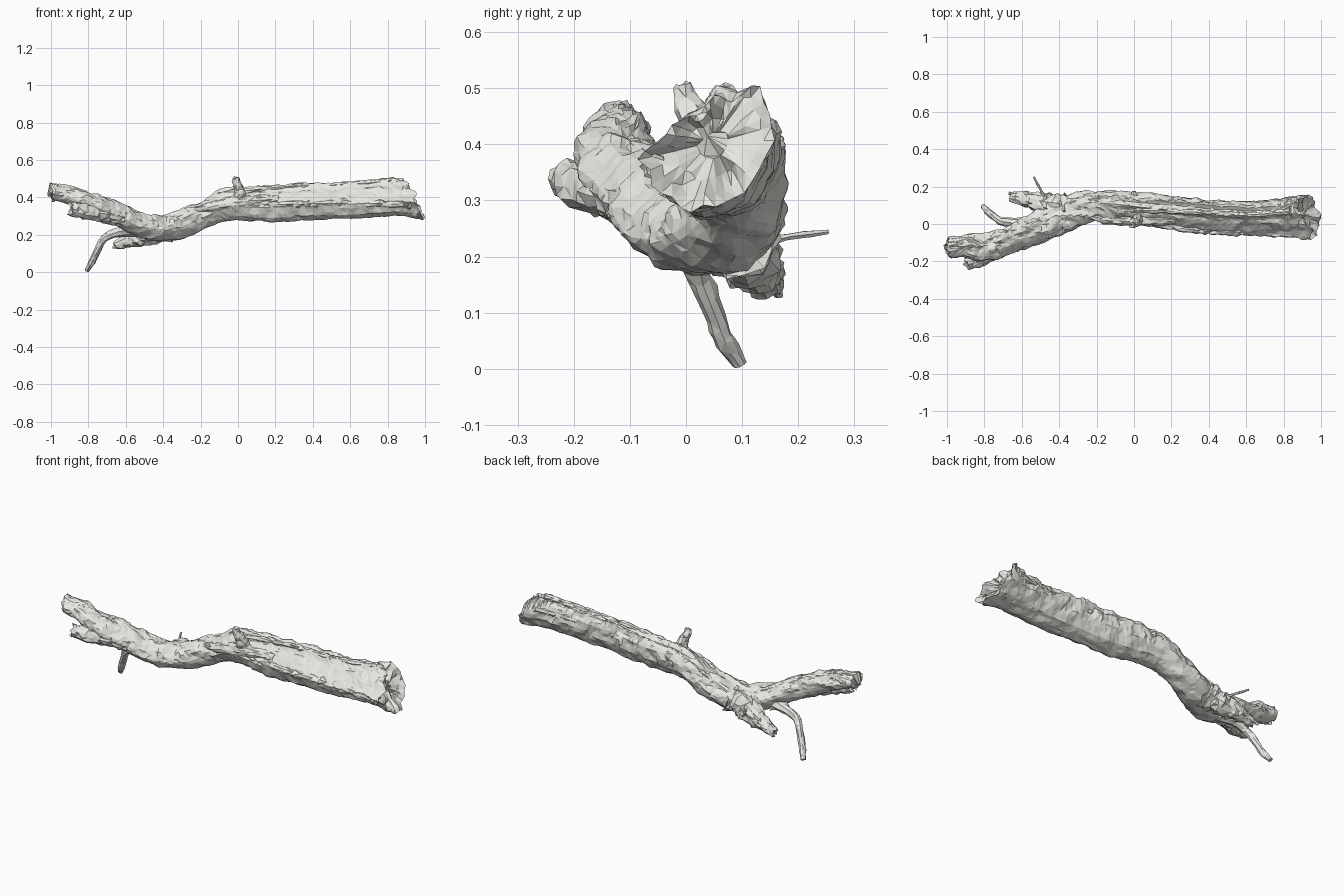
import bpy, bmesh, math, random
from mathutils import Vector, noise

if "Cube" in bpy.data.objects:
    bpy.data.objects.remove(bpy.data.objects["Cube"])

random.seed(4)
wood = bpy.data.materials.new("pale_wood")
wood.diffuse_color = (.8, .8, .76, 1)
wood.use_nodes = True
wood.node_tree.nodes["Principled BSDF"].inputs["Base Color"].default_value = wood.diffuse_color


def spline(keys, n):
    """Catmull-Rom resampling of equal-length tuples to n samples."""
    out, last = [], len(keys) - 1
    for i in range(n):
        t = i / (n - 1) * last
        k = min(int(t), last - 1)
        f = t - k
        p = [keys[max(0, min(last, k + d))] for d in (-1, 0, 1, 2)]
        out.append([0.5 * (2 * b + (c - a) * f + (2 * a - 5 * b + 4 * c - d) * f * f
                           + (3 * b - a - 3 * c + d) * f ** 3) for a, b, c, d in zip(*p)])
    return out


def skin(name, rings, hollow, keep):
    """Join rings of points into a closed, irregularly faceted solid."""
    bm = bmesh.new()
    rows = [[bm.verts.new(p) for p in ring] for ring in rings]
    n = len(rows[0])
    for a, b in zip(rows, rows[1:]):
        for j in range(n):
            k = (j + 1) % n
            bm.faces.new((a[j], a[k], b[k], b[j]))
    for row, inner in ((rows[0], rows[1]), (rows[-1], rows[-2])):
        mid = sum((v.co for v in row), Vector()) / n
        inward = (sum((v.co for v in inner), Vector()) / n - mid).normalized()
        loop = row
        for s, depth in ((0.8, 0.3), (0.55, 0.6), (0.25, 0.8)):
            new = []
            for v in row:
                p = mid + (v.co - mid) * s
                lump = 0.8 * noise.noise(p * 25) + random.uniform(-.1, .1)
                new.append(bm.verts.new(p + inward * hollow * (depth + lump)))
            for j in range(n):
                k = (j + 1) % n
                bm.faces.new((loop[j], loop[k], new[k], new[j]))
            loop = new
        bm.faces.new(loop)
    bmesh.ops.recalc_face_normals(bm, faces=bm.faces)
    bmesh.ops.triangulate(bm, faces=bm.faces)
    mesh = bpy.data.meshes.new(name)
    bm.to_mesh(mesh)
    bm.free()
    mesh.materials.append(wood)
    ob = bpy.data.objects.new(name, mesh)
    bpy.context.collection.objects.link(ob)
    ob.modifiers.new("facets", 'DECIMATE').ratio = keep
    return ob


def branch(name, keys, rough=0.15, sides=14, count=22, keep=0.5):
    """Rough tube through (x, y, z, radius) keys."""
    pts = spline(keys, count)
    rings = []
    for i, (x, y, z, r) in enumerate(pts):
        c = Vector((x, y, z))
        tan = Vector(pts[min(i + 1, count - 1)][:3]) - Vector(pts[max(i - 1, 0)][:3])
        q = tan.to_track_quat('Z', 'Y')
        ring = []
        for j in range(sides):
            a = math.tau * j / sides
            d = q @ Vector((math.cos(a), math.sin(a), 0))
            p = c + d * r
            bump = noise.noise(p * 30) + random.uniform(-.4, .4)
            p += d * r * rough * bump
            if i in (0, count - 1):
                p += tan.normalized() * r * 0.5 * random.uniform(-1, .6)
            ring.append(p)
        rings.append(ring)
    return skin(name, rings, keys[-1][3] * 0.3, keep)


# Trunk: split-log profile (y, z) blended with a round section
profile = [(-1, -.2), (-.75, -.75), (-.3, -1), (.2, -.92), (.6, -.72), (.95, -.15), (1, .45),
           (.7, .93), (.42, .78), (.15, .95), (-.05, .66), (-.3, .5), (-.65, .2)]
# x, y, z, half width, half height, log-profile weight
trunk_keys = [
    (-1.0, -.125, .43, .045, .045, 0), (-.9, -.12, .41, .06, .05, 0),
    (-.8, -.125, .37, .072, .06, 0), (-.7, -.095, .335, .075, .065, 0),
    (-.6, -.055, .29, .08, .07, 0), (-.5, -.01, .245, .09, .068, 0),
    (-.4, .04, .235, .1, .067, 0), (-.3, .075, .26, .095, .08, 0),
    (-.2, .098, .3, .08, .08, .2), (-.1, .092, .35, .085, .085, .5),
    (0, .082, .37, .085, .093, .8), (.1, .07, .365, .09, .096, 1),
    (.2, .06, .367, .09, .097, 1), (.3, .05, .373, .09, .1, 1), (.4, .04, .38, .09, .1, 1),
    (.5, .035, .382, .09, .1, 1), (.6, .03, .385, .09, .1, 1), (.7, .032, .392, .094, .1, 1),
    (.8, .035, .4, .1, .1, 1), (.9, .04, .402, .11, .108, 1), (.985, .035, .395, .115, .11, 1)]
SIDES, COUNT = 36, 140
rings = []
for i, (x, y, z, ry, rz, w) in enumerate(spline(trunk_keys, COUNT)):
    ring = []
    for j in range(SIDES):
        t = j / SIDES * len(profile)
        k, f = int(t), t % 1
        a, b = Vector(profile[k]), Vector(profile[(k + 1) % len(profile)])
        log = a.lerp(b, f)
        d = log.lerp(log.normalized(), 1 - w)
        p = Vector((x, y + d.x * ry, z + d.y * rz))
        # long bark grain, broad lumps and small chips
        bump = (.011 * noise.noise(Vector((p.x * 8, p.y * 32, p.z * 32)))
                + .014 * noise.noise(p * 17) + random.uniform(-.003, .003))
        if d.y < -.3:
            bump *= .6
        p += Vector((0, d.x, d.y)) * bump
        # ragged, slanted broken ends
        near = max(0, (x - .8) / .2)
        p.x -= near * (.05 * max(0, min(1, (p.z - .33) / .06))
                       + .07 * max(0, (p.z - .43) / .07))
        p.x += near ** 2 * .04 * noise.noise(p * 24)
        p += Vector((0, d.x, d.y)) * near ** 2 * .02 * noise.noise(p * 30)
        if i == 0:
            p.x += .012 + random.uniform(-.01, .012) - d.y * .01
        ring.append(p)
    rings.append(ring)
skin("trunk", rings, .05, .5)

# Forked prong beside the thin end
branch("front_prong", [(-.6, -.08, .29, .05), (-.72, -.135, .31, .043),
                       (-.82, -.185, .325, .042), (-.9, -.213, .34, .034)], .25)

# Broken stub at the back with a splinter
branch("back_stub", [(-.36, .09, .24, .07), (-.46, .1, .21, .063),
                     (-.56, .128, .175, .042), (-.66, .142, .142, .022)], .28)
branch("stub_splinter", [(-.5, .13, .2, .03), (-.58, .155, .17, .02), (-.67, .165, .132, .008)], .3)
branch("thin_twig", [(-.47, .12, .22, .012), (-.495, .175, .234, .007),
                     (-.52, .22, .24, .006), (-.536, .253, .244, .004)], .2, 6, 10)

# Twig reaching down to the ground
branch("ground_twig", [(-.55, -.01, .23, .04), (-.64, .005, .215, .026), (-.71, .015, .185, .021),
                       (-.755, .045, .11, .019), (-.785, .07, .05, .018), (-.808, .098, .007, .012)],
       .3, 8, 22, .6)

# Upright stub and small knot at mid length
branch("upright_stub", [(.015, .035, .38, .036), (.01, .018, .43, .03),
                        (-.005, .002, .475, .024), (-.01, -.007, .51, .015)], .3, 10, 14)
branch("back_knot", [(0, .12, .39, .03), (0, .155, .4, .022), (0, .176, .4, .01)], .2, 9, 8)

# Torn bark flap and raised grain ridges along the log
branch("bark_flap", [(-.24, .035, .335, .008), (-.16, .025, .345, .024), (-.04, .022, .37, .034),
                     (.1, .02, .385, .03), (.22, .02, .39, .018)], .3)
branch("front_ridge", [(.05, .01, .36, .012), (.35, -.035, .365, .018),
                       (.65, -.045, .37, .018), (.93, -.058, .36, .02)], .6, 8, 50)
branch("top_ridge", [(-.1, .08, .42, .014), (.3, .065, .462, .014),
                     (.6, .05, .47, .014), (.84, .07, .493, .016)], .6, 8, 50)
branch("back_ridge", [(-.4, .115, .26, .018), (-.1, .14, .385, .016), (.3, .112, .41, .018),
                      (.6, .103, .425, .014), (.86, .13, .44, .018)], .5, 8, 60)
